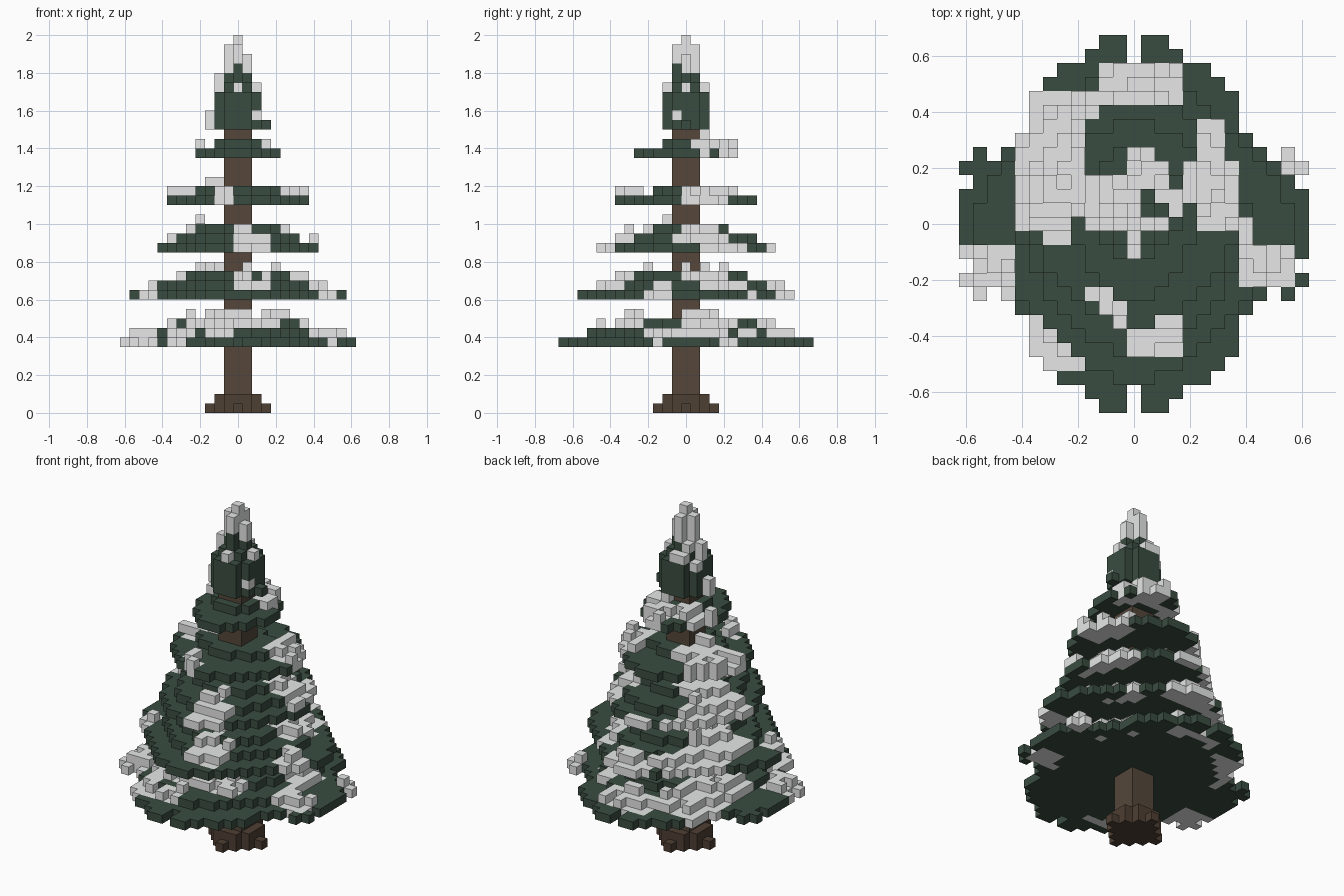
import bpy, math, random

if "Cube" in bpy.data.objects:
    bpy.data.objects.remove(bpy.data.objects["Cube"])

random.seed(4)
V = 0.05  # voxel size; cells are centred on multiples of V in x and y


def material(name, rgb):
    m = bpy.data.materials.new(name)
    m.diffuse_color = (*rgb, 1)
    m.use_nodes = True
    m.node_tree.nodes["Principled BSDF"].inputs["Base Color"].default_value = m.diffuse_color
    return m


GREEN = material("needle green", (0.042, 0.073, 0.051))
SNOW = material("snow white", (0.8, 0.81, 0.805))
BARK = material("bark brown", (0.089, 0.062, 0.043))
ROOT = material("root brown", (0.076, 0.050, 0.033))

# Snow patches seen from above: tiers they lie on, then x0, x1, y0, y1 in cells
PATCHES = {
    "12345": [(-2, 3, 9, 11), (-7, -3, 8, 9), (-8, -4, 4, 7), (-8, -1, 1, 3)],
    "1234": [(-8, 1, 0, 0), (5, 6, 5, 7), (4, 7, 0, 4)],
    "12": [(-12, -9, -4, -2), (-11, -9, -5, -5), (8, 11, -4, -2), (11, 12, 4, 5)],
    "1": [(-7, -5, -10, -5), (-4, -1, -10, -9), (-5, 4, -7, -5), (8, 8, -1, 4)],
    "23": [(0, 3, -9, -6), (1, 1, -5, -4)],
    "4": [(-2, -1, -7, -6), (-3, -2, -5, -5), (-6, -5, -1, -1)],
    "5": [(0, 2, 3, 5), (2, 3, 1, 2)],
}


def snowy(tier, x, y):
    return any(a <= x <= b and c <= y <= d for tiers, rects in PATCHES.items()
               if str(tier) in tiers for a, b, c, d in rects)


def disc(rx, ry, lobe=0.0):
    """Cells of a ragged ellipse, pinched on the diagonals by lobe."""
    cells = set()
    for x in range(-14, 15):
        for y in range(-14, 15):
            pinch = 1 + lobe * (math.cos(4 * math.atan2(y, x)) - 1)
            if math.hypot(x / (rx + 0.35), y / (ry + 0.35)) <= pinch:
                cells.add((x, y))
    return cells


def skirt():
    """Lowest branch ring: half widths by distance from the centre line."""
    half = [12, 12, 12, 12, 12, 11, 8, 7, 7, 7, 6, 5, 3, 2]
    cells = {(x, y) for y in range(-13, 14) for x in range(-half[abs(y)], half[abs(y)] + 1)}
    notches = {(sx * x, sy * y) for sx in (1, -1) for sy in (1, -1)
               for x, y in ((10, 5), (0, 12), (0, 13), (12, 3))}
    return cells - notches


def branch_tier(tier, k0, layers):
    """Stack of green discs; exposed cells in snowy patches turn to snow and pile up."""
    cells = {}
    for i, layer in enumerate(layers):
        above = layers[i + 1] if i + 1 < len(layers) else set()
        for x, y in sorted(layer):
            snow = (x, y) not in above and snowy(tier, x, y)
            cells[x, y, k0 + i] = SNOW if snow else GREEN
            inner = tier > 3 or (round(x * 1.1), round(y * 1.1)) in layer
            capped = above or tier < 3
            if snow and inner and capped and random.random() < 0.6:
                cells[x, y, k0 + i + 1] = SNOW
    return cells


parts = {}

# Trunk and stepped root flare
parts["trunk"] = {(x, y, k): BARK for x in (-1, 0, 1) for y in (-1, 0, 1) for k in range(2, 30)}
parts["roots"] = {(x, y, k): ROOT for k in (0, 1) for x in range(-3, 4) for y in range(-3, 4)
                  if max(abs(x), abs(y)) <= 3 - k and abs(x) + abs(y) <= 3}

# Five branch tiers
parts["branches_1"] = branch_tier(1, 7, [skirt(), disc(8.5, 10, 0.03), disc(6.5, 7, 0.03)])
parts["branches_2"] = branch_tier(2, 12, [disc(11, 11, 0.07), disc(8, 8, 0.04), disc(5.5, 6)])
parts["branches_3"] = branch_tier(3, 17, [disc(8, 9, 0.05), disc(6, 7, 0.03), disc(4, 4)])
parts["branches_4"] = branch_tier(4, 22, [disc(7, 7, 0.06), disc(4, 3)])
parts["branches_5"] = branch_tier(5, 27, [disc(4, 5, 0.03), disc(2, 2)])
for x, y, k in ((-4, -2, 20), (-3, 0, 24), (-2, 0, 24), (8, -1, 18), (8, 0, 18)):
    parts["branches_3" if k < 22 else "branches_4"][x, y, k] = SNOW

# Pointed crown with snow on its tip
crown = {}
for k, r in enumerate([2, 2, 2, 2, 1.5, 1], 30):
    for x, y in disc(r, r):
        crown[x, y, k] = GREEN
crown[3, 0, 30] = GREEN
for k in (36, 37):
    for x, y in disc(1, 1 if k == 36 else 0.8):
        crown[x, y, k] = SNOW
for c in ((0, 0, 38), (-1, 0, 38), (0, 1, 38), (0, -1, 38), (0, 0, 39), (-3, 0, 30), (-3, 0, 31),
          (2, -1, 31), (2, 0, 34), (-2, 0, 34), (-2, 0, 35), (0, -2, 34), (-1, 2, 34), (1, 0, 37),
          (0, 2, 34), (-1, 1, 35), (1, 2, 29), (-2, 1, 33)):
    crown[c] = SNOW
crown[0, -1, 36] = GREEN
parts["crown"] = crown

# Outward face corners of a cell for each axis and side
FACES = {}
for axis in range(3):
    for side in (0, 1):
        ring = []
        for u, v in ((0, 0), (1, 0), (1, 1), (0, 1)):
            p = [0, 0, 0]
            p[axis], p[(axis + 1) % 3], p[(axis + 2) % 3] = side, u, v
            ring.append(tuple(p))
        step = [0, 0, 0]
        step[axis] = 2 * side - 1
        FACES[tuple(step)] = ring if side else ring[::-1]

filled = {c for cells in parts.values() for c in cells}


def build(name, cells):
    mats = list(dict.fromkeys(cells.values()))
    index, faces, slots = {}, [], []
    for c, mat in cells.items():
        for step, ring in FACES.items():
            if tuple(a + b for a, b in zip(c, step)) in filled:
                continue
            corners = [tuple(a + b for a, b in zip(c, p)) for p in ring]
            faces.append([index.setdefault(p, len(index)) for p in corners])
            slots.append(mats.index(mat))
    mesh = bpy.data.meshes.new(name)
    mesh.from_pydata([((x - 0.5) * V, (y - 0.5) * V, z * V) for x, y, z in index], [], faces)
    for m in mats:
        mesh.materials.append(m)
    for poly, s in zip(mesh.polygons, slots):
        poly.material_index = s
    mesh.update()
    bpy.context.collection.objects.link(bpy.data.objects.new(name, mesh))


for name, cells in parts.items():
    build(name, cells)
